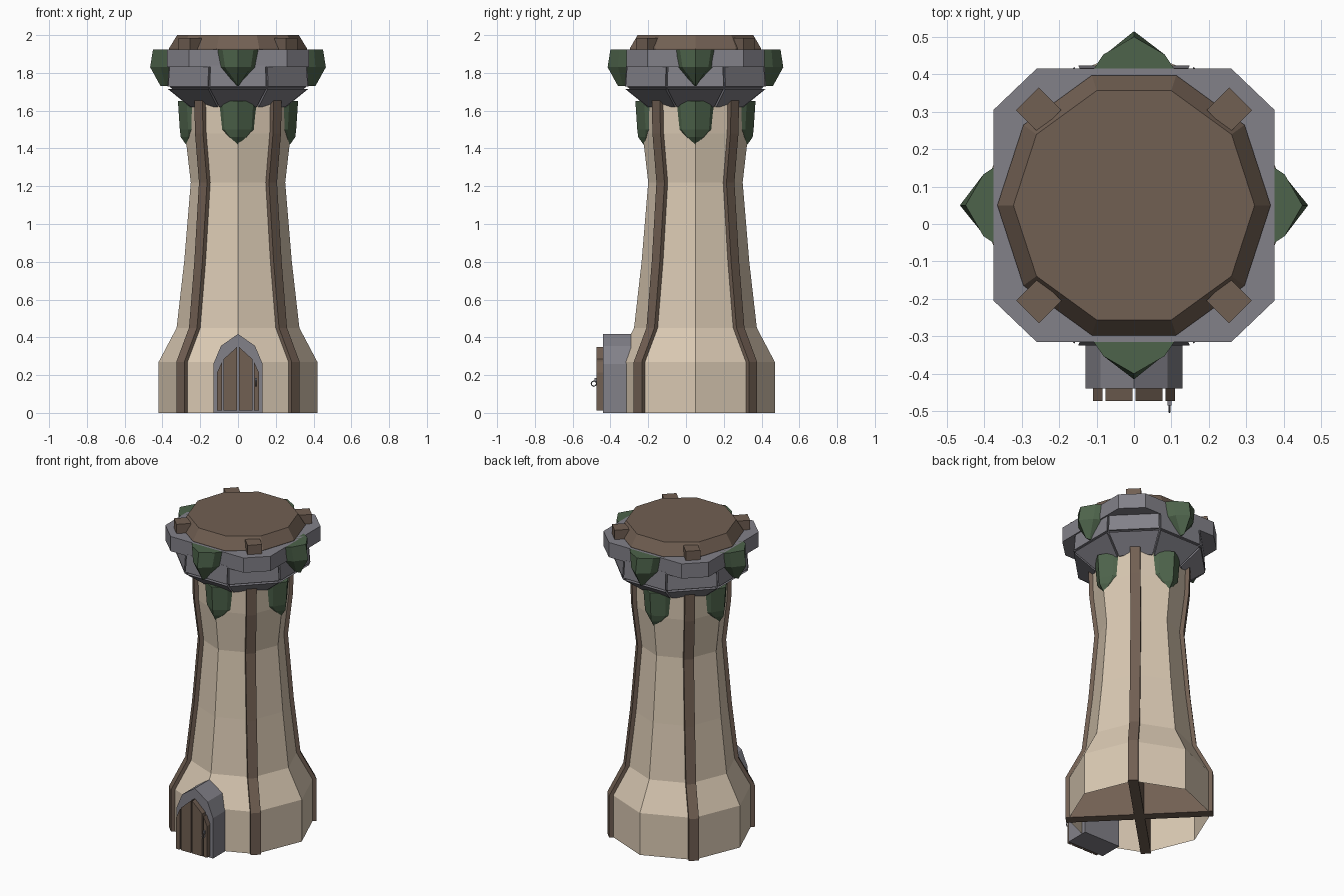
import bpy, bmesh, math
from mathutils import Matrix

if "Cube" in bpy.data.objects:
    bpy.data.objects.remove(bpy.data.objects["Cube"])

CY = 0.05  # tower axis sits slightly behind the origin


def material(name, rgb):
    m = bpy.data.materials.new(name)
    m.diffuse_color = (*rgb, 1)
    m.use_nodes = True
    m.node_tree.nodes["Principled BSDF"].inputs["Base Color"].default_value = m.diffuse_color
    return m


PLASTER = material("plaster", (0.70, 0.585, 0.45))
WOOD = material("wood", (0.165, 0.115, 0.085))
STONE = material("stone", (0.225, 0.22, 0.25))
LEAF = material("leaf", (0.075, 0.125, 0.07))


def loft(name, rings, mat, cap=True, angle=0.0, origin=(0, CY, 0)):
    """Skin a list of equal-length point rings, then turn about z and place."""
    bm = bmesh.new()
    vs = [[bm.verts.new(p) for p in ring] for ring in rings]
    n = len(vs[0])
    for a, b in zip(vs, vs[1:]):
        for i in range(n):
            j = (i + 1) % n
            bm.faces.new((a[i], a[j], b[j], b[i]))
    if cap:
        bm.faces.new(vs[0][::-1])
        bm.faces.new(vs[-1])
    bmesh.ops.recalc_face_normals(bm, faces=bm.faces)
    bm.transform(Matrix.Translation(origin) @ Matrix.Rotation(angle, 4, 'Z'))
    me = bpy.data.meshes.new(name)
    bm.to_mesh(me)
    bm.free()
    me.materials.append(mat)
    ob = bpy.data.objects.new(name, me)
    bpy.context.collection.objects.link(ob)
    return ob


def ngon(r, z, n, start=0.0):
    return [(r * math.cos(start + math.tau * i / n),
             r * math.sin(start + math.tau * i / n), z) for i in range(n)]


def prism_y(name, outline, y0, y1, mat):
    """Extrude an x-z outline along y."""
    loft(name, [[(x, y, z) for x, z in outline] for y in (y0, y1)], mat, origin=(0, 0, 0))


# Tower wall: open eight-sided shell
profile = [(0.42, 0), (0.42, 0.27), (0.325, 0.45), (0.285, 0.80),
           (0.25, 1.22), (0.28, 1.48), (0.285, 1.66)]
loft("tower_wall", [ngon(r, z, 8) for r, z in profile], PLASTER, cap=False)

# Timber boards crossing the tower on both diagonals, showing at the corners
edge = [(r + 0.012, z) for r, z in profile]
board = edge + [(-r, z) for r, z in reversed(edge)]
for k in range(2):
    loft("corner_timber", [[(x, s * 0.03, z) for x, z in board] for s in (-1, 1)],
         WOOD, angle=math.pi / 4 + k * math.pi / 2)

# Crown: core, eight flared stones, and a chamfered square rim
E = 1 / math.cos(math.pi / 8)
P8 = math.pi / 8
loft("crown_core", [ngon(r * E, z, 8, P8) for r, z in
                    ((0.245, 1.635), (0.36, 1.725), (0.35, 1.86))], STONE)
T = math.tan(P8)


def stone_ring(out, z):
    inn = out - 0.05
    return [(out, -out * T + 0.006, z), (out, out * T - 0.006, z),
            (inn, inn * T - 0.006, z), (inn, -inn * T + 0.006, z)]


for k in range(8):
    a = k * math.pi / 4
    loft("crown_flare_stone", [stone_ring(0.255, 1.62), stone_ring(0.372, 1.715)], STONE, angle=a)
    loft("crown_upright_stone", [stone_ring(0.374, 1.728), stone_ring(0.366, 1.84)], STONE, angle=a)

hx, hy, cx, cy = 0.375, 0.365, 0.26, 0.255
rim = [(hx, -cy), (hx, cy), (cx, hy), (-cx, hy), (-hx, cy), (-hx, -cy), (-cx, -hy), (cx, -hy)]
loft("crown_rim", [[(x, y, z) for x, y in rim] for z in (1.83, 1.925)], STONE)

# Wooden cap with ten sides and four corner blocks
loft("wooden_cap", [ngon(0.365, 1.91, 10), ngon(0.365, 1.93, 10), ngon(0.322, 2.0, 10)], WOOD)
for k in range(4):
    square = [(0.317, -0.043), (0.402, -0.043), (0.402, 0.043), (0.317, 0.043)]
    loft("corner_block", [[(x, y, z) for x, y in square] for z in (1.90, 1.985)],
         WOOD, angle=math.pi / 4 + k * math.pi / 2)


# Leaves on four sides: rows of height, half width, edge radius, ridge radius
def leaf_ring(z, w, s, r):
    m = s + 0.5 * (r - s)
    return [(s, -w, z), (m, -0.72 * w, z), (r, 0, z), (m, 0.72 * w, z), (s, w, z)]


upper = [(1.925, 0.114, 0.355, 0.45), (1.83, 0.095, 0.355, 0.465), (1.73, 0.004, 0.355, 0.41)]
lower = [(1.65, 0.112, 0.225, 0.318), (1.50, 0.100, 0.22, 0.308),
         (1.46, 0.058, 0.23, 0.303), (1.42, 0.003, 0.255, 0.275)]
for k in range(4):
    a = k * math.pi / 2
    loft("upper_leaf", [leaf_ring(*row) for row in upper], LEAF, angle=a)
    loft("lower_leaf", [leaf_ring(*row) for row in lower], LEAF, angle=a)

# Door surround
right = [(0.13, 0.0), (0.13, 0.26), (0.09, 0.355)]
prism_y("door_surround", right + [(0, 0.418)] + [(-x, z) for x, z in reversed(right)],
        -0.44, -0.29, STONE)

# Door planks: two in the middle, one narrow plank on each side
for s in (-1, 1):
    prism_y("door_plank", [(s * x, z) for x, z in
            ((0.004, 0.012), (0.076, 0.012), (0.076, 0.285), (0.004, 0.35))],
            -0.473, -0.43, WOOD)
    prism_y("door_side_plank", [(s * x, z) for x, z in
            ((0.084, 0.012), (0.110, 0.012), (0.110, 0.215), (0.084, 0.272))],
            -0.473, -0.43, WOOD)

# Door handle: small hanging ring on a stub
bpy.ops.mesh.primitive_torus_add(location=(0.095, -0.488, 0.155), rotation=(0, math.pi / 2, 0),
                                 major_radius=0.014, minor_radius=0.003,
                                 major_segments=8, minor_segments=4)
ring = bpy.context.object
ring.name = "door_handle"
ring.data.materials.append(STONE)
prism_y("handle_stub", [(0.090, 0.165), (0.100, 0.165), (0.100, 0.185), (0.090, 0.185)],
        -0.485, -0.47, STONE)
